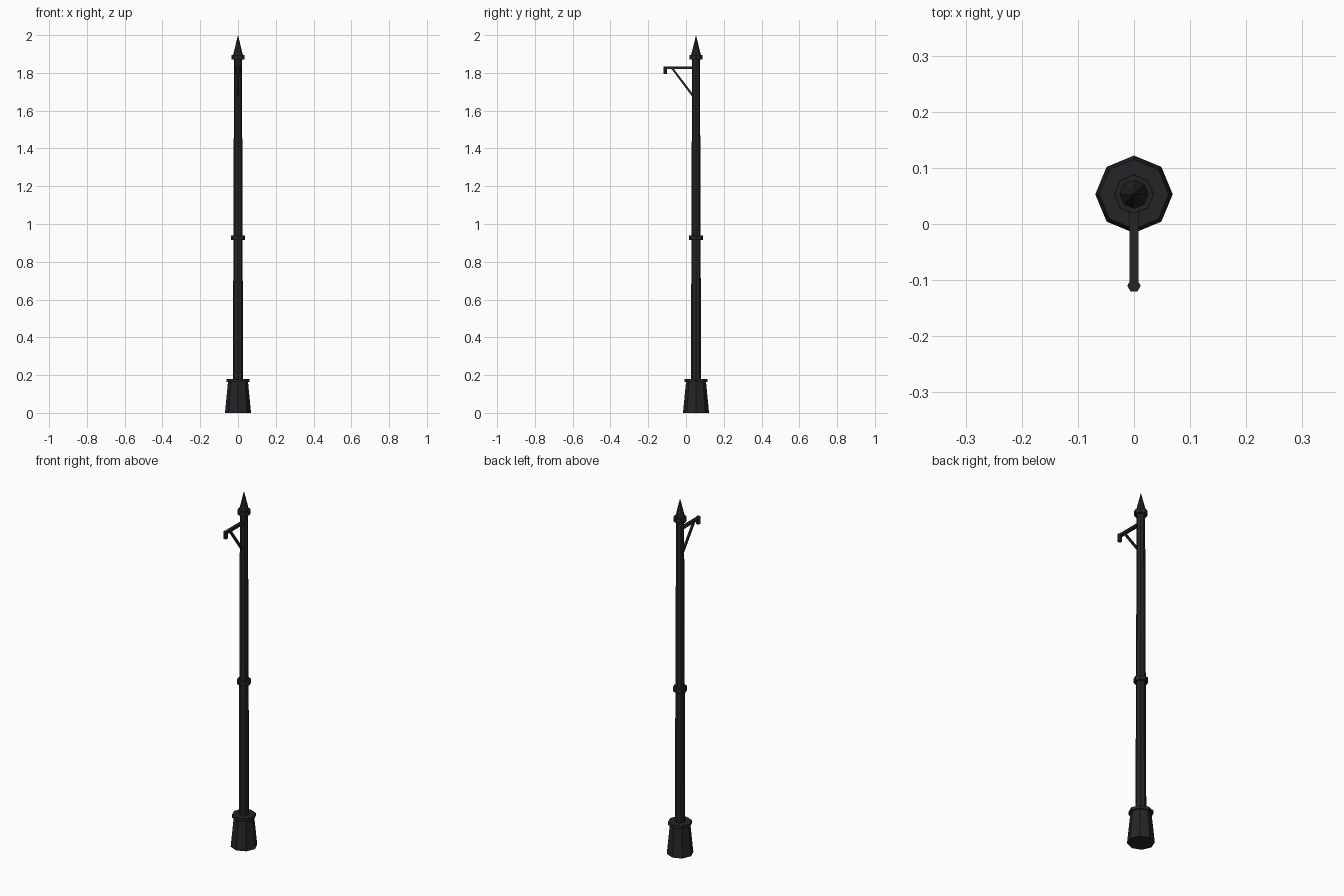
import bpy, bmesh, math
from mathutils import Vector

if "Cube" in bpy.data.objects:
    bpy.data.objects.remove(bpy.data.objects["Cube"])

POLE_Y = 0.053

iron = bpy.data.materials.new("dark_iron")
iron.diffuse_color = (0.018, 0.018, 0.02, 1)
iron.use_nodes = True
iron.node_tree.nodes["Principled BSDF"].inputs["Base Color"].default_value = iron.diffuse_color


def finish(name, bm):
    bmesh.ops.recalc_face_normals(bm, faces=bm.faces)
    mesh = bpy.data.meshes.new(name)
    bm.to_mesh(mesh)
    bm.free()
    mesh.materials.append(iron)
    obj = bpy.data.objects.new(name, mesh)
    bpy.context.collection.objects.link(obj)
    return obj


def lathe(name, profile, y, sides=8):
    """Flat-sided turned part from (radius, z) pairs, corners on the x axis."""
    bm = bmesh.new()
    rings = []
    for r, z in profile:
        if r == 0:
            rings.append([bm.verts.new((0, y, z))] * sides)
        else:
            rings.append([bm.verts.new((r * math.cos(2 * math.pi * i / sides),
                                        y + r * math.sin(2 * math.pi * i / sides), z))
                          for i in range(sides)])
    for a, b in zip(rings, rings[1:]):
        for i in range(sides):
            j = (i + 1) % sides
            bm.faces.new(list(dict.fromkeys((a[i], a[j], b[j], b[i]))))
    for ring in (rings[0], rings[-1]):
        if ring[0] is not ring[1]:
            bm.faces.new(ring)
    return finish(name, bm)


def bar(name, a, b, width, height):
    """Rectangular bar in the yz plane between two points."""
    a, b = Vector((0, *a)), Vector((0, *b))
    d = (b - a).normalized()
    n = Vector((0, -d.z, d.y)) * height / 2
    x = Vector((width / 2, 0, 0))
    bm = bmesh.new()
    ends = [[bm.verts.new(p + o) for o in (x + n, x - n, -x - n, -x + n)] for p in (a, b)]
    for i in range(4):
        j = (i + 1) % 4
        bm.faces.new((ends[0][i], ends[0][j], ends[1][j], ends[1][i]))
    for e in ends:
        bm.faces.new(e)
    return finish(name, bm)


# Tapered foot, its collar and the slender post
lathe("base", [(0.069, 0), (0.053, 0.165)], POLE_Y)
lathe("base_collar", [(0.062, 0.163), (0.062, 0.18)], POLE_Y)
lathe("post", [(0.027, 0.17), (0.021, 1.88)], POLE_Y)

# Rings around the post and the pointed cap
lathe("middle_ring", [(0.036, 0.915), (0.036, 0.94)], POLE_Y)
lathe("top_ring", [(0.034, 1.872), (0.034, 1.896)], POLE_Y)
lathe("spike", [(0.026, 1.894), (0, 2.0)], POLE_Y)

# Hanging bracket with diagonal brace and end knob
bar("arm", (POLE_Y, 1.827), (-0.115, 1.827), 0.016, 0.015)
bar("brace", (0.040, 1.674), (-0.075, 1.827), 0.011, 0.011)
lathe("arm_end", [(0.012, 1.795), (0.012, 1.835)], -0.11, 6)
